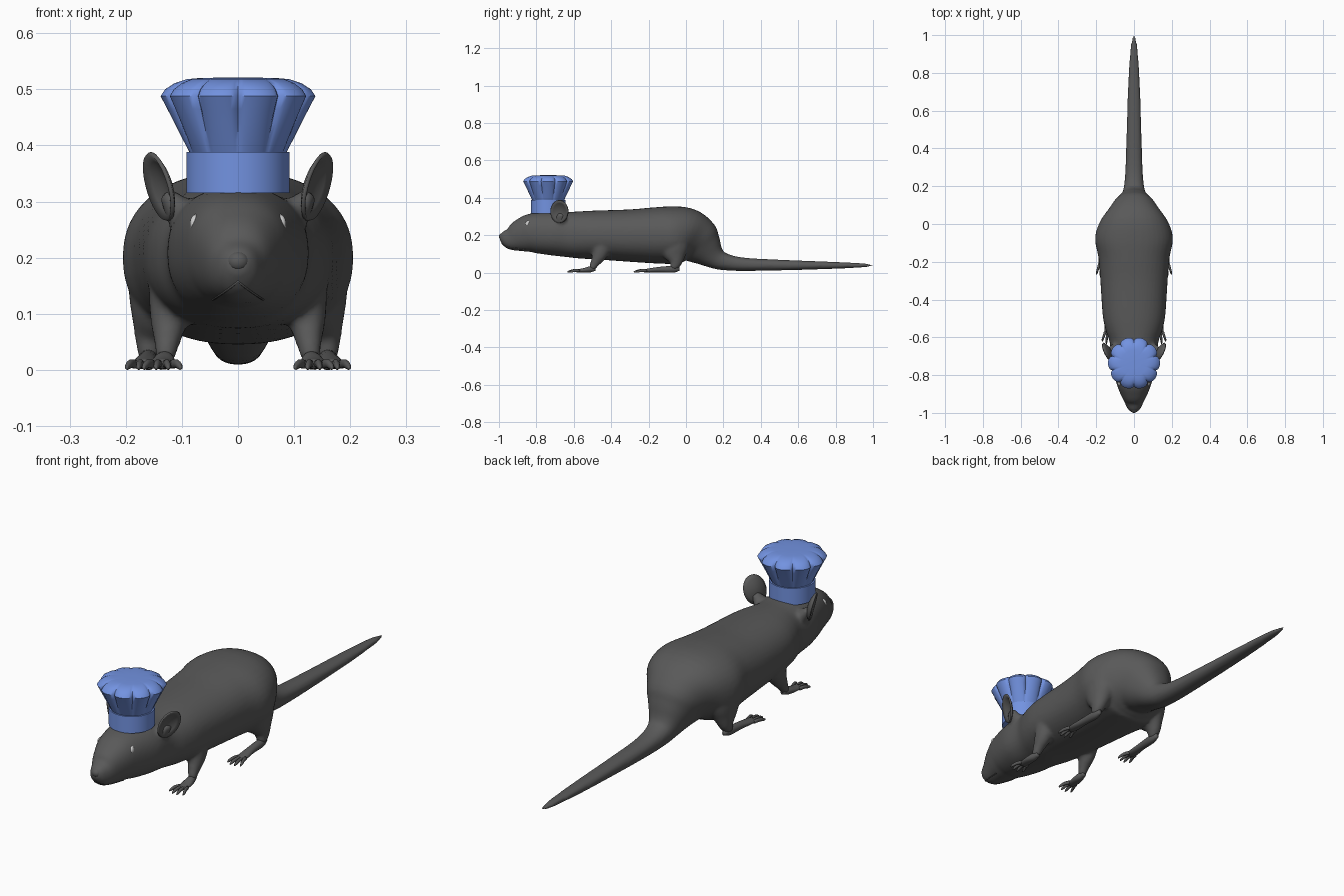
import bpy, bmesh, math
from mathutils import Vector

if "Cube" in bpy.data.objects:
    bpy.data.objects.remove(bpy.data.objects["Cube"])


def material(name, rgb):
    m = bpy.data.materials.new(name)
    m.diffuse_color = (*rgb, 1)
    m.use_nodes = True
    m.node_tree.nodes["Principled BSDF"].inputs["Base Color"].default_value = m.diffuse_color
    return m


FUR = material("dark_grey", (0.1, 0.1, 0.1))
EYE = material("light_grey", (0.55, 0.55, 0.55))
BLUE = material("hat_blue", (0.17, 0.29, 0.75))


def finish(name, bm, mat, angle=180):
    bmesh.ops.recalc_face_normals(bm, faces=bm.faces)
    me = bpy.data.meshes.new(name)
    bm.to_mesh(me)
    bm.free()
    me.materials.append(mat)
    me.shade_smooth()
    if angle < 180:
        me.set_sharp_from_angle(angle=math.radians(angle))
    ob = bpy.data.objects.new(name, me)
    bpy.context.collection.objects.link(ob)
    return ob


def skin(bm, rings):
    """Bridge a list of vertex rings and cap both ends."""
    n = len(rings[0])
    for a, b in zip(rings, rings[1:]):
        for i in range(n):
            j = (i + 1) % n
            bm.faces.new((a[i], a[j], b[j], b[i]))
    bm.faces.new(rings[0][::-1])
    bm.faces.new(rings[-1])


def tube(bm, pts, sub=4, sides=16, power=2.0):
    """Smooth loft through (x, y, z, half width, half height) sections."""
    p = [Vector(q) for q in pts]
    p = [2 * p[0] - p[1]] + p + [2 * p[-1] - p[-2]]
    path = []
    for i in range(1, len(p) - 2):
        a, b, c, d = p[i - 1:i + 3]
        for k in range(sub):
            t = k / sub
            path.append(0.5 * (2 * b + (c - a) * t + (2 * a - 5 * b + 4 * c - d) * t * t
                               + (3 * b - a - 3 * c + d) * t ** 3))
    path.append(p[-2])
    rings = []
    for i, q in enumerate(path):
        lo, hi = path[max(i - 1, 0)], path[min(i + 1, len(path) - 1)]
        tan = Vector(hi[:3]) - Vector(lo[:3])
        tan.normalize()
        side = (Vector((1, 0, 0)) - tan * tan.x).normalized()
        up = tan.cross(side)
        ring = []
        for k in range(sides):
            a = 2 * math.pi * k / sides
            c, s = math.cos(a), math.sin(a)
            c = math.copysign(abs(c) ** (2 / power), c)
            s = math.copysign(abs(s) ** (2 / power), s)
            ring.append(bm.verts.new(Vector(q[:3]) + side * c * max(q[3], .002) + up * s * max(q[4], .002)))
        rings.append(ring)
    skin(bm, rings)


def ball(name, loc, size, mat, turn=0):
    bm = bmesh.new()
    bmesh.ops.create_uvsphere(bm, u_segments=20, v_segments=12, radius=1)
    ob = finish(name, bm, mat)
    ob.location, ob.scale, ob.rotation_euler = loc, size, (0, 0, turn)
    return ob


# body from nose to tail tip: y, bottom z, top z, half width
BODY = [(-.995, .175, .205, .014), (-.98, .155, .222, .032), (-.94, .121, .247, .052),
        (-.88, .11, .288, .079), (-.82, .106, .317, .1), (-.72, .093, .327, .124),
        (-.63, .083, .325, .128), (-.56, .075, .328, .15), (-.48, .071, .332, .166),
        (-.3, .058, .338, .178), (-.18, .05, .348, .188), (-.08, .046, .354, .206),
        (0, .043, .346, .185), (.06, .035, .3, .135), (.1, .027, .235, .1),
        (.15, .019, .15, .067), (.2, .013, .107, .053), (.3, .009, .081, .045),
        (.5, .012, .069, .039), (.75, .019, .059, .031), (.93, .027, .051, .019),
        (1.0, .034, .043, .006)]
bm = bmesh.new()
tube(bm, [(0, y, (b + t) / 2, w, (t - b) / 2) for y, b, t, w in BODY], 4, 40, 2.25)

# legs and ear roots, fused into the body
for s in (-1, 1):
    tube(bm, [(s * .115, -.44, .17, .045, .06), (s * .122, -.46, .1, .036, .042),
              (s * .126, -.485, .055, .025, .026), (s * .13, -.505, .018, .016, .016)])
    tube(bm, [(s * .13, -.06, .2, .07, .09), (s * .142, -.06, .11, .052, .07),
              (s * .155, -.055, .055, .03, .036), (s * .16, -.07, .02, .017, .018)])
    tube(bm, [(s * .085, -.67, .26, .035, .04), (s * .11, -.668, .29, .025, .032),
              (s * .13, -.665, .315, .012, .018)])
body = finish("rat_body", bm, FUR)
mod = body.modifiers.new("fuse", 'REMESH')
mod.mode, mod.voxel_size, mod.use_smooth_shade = 'VOXEL', .008, True
mod = body.modifiers.new("soften", 'SMOOTH')
mod.factor, mod.iterations = .5, 5

# paws with four toes each
def paw(name, s, foot, x, y0, y1, spread):
    bm = bmesh.new()
    tube(bm, [(s * a, b, c, d, e) for a, b, c, d, e in foot])
    for k in (-1.5, -.5, .5, 1.5):
        tip = y1 + .012 * abs(k)
        tube(bm, [(s * (x + k * spread * .6), y0, .01, .007, .008),
                  (s * (x + k * spread * .9), (y0 + tip) / 2, .011, .006, .008),
                  (s * (x + k * spread * 1.1), tip + .01, .006, .005, .006),
                  (s * (x + k * spread * 1.15), tip, .003, .002, .003)], 3, 10)
    finish(name, bm, FUR)


for s, side in ((-1, "left"), (1, "right")):
    paw("front_paw_" + side, s,
        [(.129, -.485, .02, .01, .01), (.131, -.515, .017, .018, .016),
         (.134, -.55, .012, .022, .011), (.135, -.585, .01, .018, .008)],
        .135, -.57, -.64, .019)
    paw("hind_paw_" + side, s,
        [(.159, -.035, .02, .008, .01), (.16, -.07, .018, .017, .018),
         (.163, -.14, .016, .018, .015), (.166, -.195, .012, .022, .011),
         (.167, -.225, .01, .018, .008)],
        .167, -.21, -.285, .018)

    # cupped ear
    u = Vector((-s * .4, -.92, 0))
    v = Vector((s * .25, 0, .97))
    n = Vector((s * .89, -.39, -.23))
    centre = Vector((s * .142, -.678, .326))
    bm = bmesh.new()
    mid = bm.verts.new(centre - n * .018)
    prev = None
    for r in (.25, .5, .75, 1):
        ring = []
        for k in range(32):
            a = math.tau * k / 32
            ring.append(bm.verts.new(centre + u * r * .051 * math.cos(a) + v * r * .062 * math.sin(a)
                                     - n * .018 * (1 - r * r)))
        for k in range(32):
            j = (k + 1) % 32
            bm.faces.new((prev[k], prev[j], ring[j], ring[k]) if prev else (mid, ring[j], ring[k]))
        prev = ring
    ear = finish("ear_" + side, bm, FUR)
    mod = ear.modifiers.new("thickness", 'SOLIDIFY')
    mod.thickness, mod.offset = .007, 0

    ball("eye_" + side, (s * .073, -.842, .26), (.011, .018, .018), EYE, s * .5)

# nose
ball("nose", (0, -.982, .193), (.02, .018, .018), FUR)

# mouth line laid on the muzzle
bpy.context.view_layer.update()
cu = bpy.data.curves.new("mouth", 'CURVE')
cu.dimensions, cu.bevel_depth, cu.bevel_resolution = '3D', .002, 1
pts = []
for k in range(-8, 9):
    x = k / 8 * .045
    z = .158 - .033 * abs(k / 8) ** .9
    hit, loc, _, _ = body.ray_cast((x, -1.5, z), (0, 1, 0))
    if hit:
        pts.append(loc)
if len(pts) > 1:
    sp = cu.splines.new('POLY')
    sp.points.add(len(pts) - 1)
    for p, q in zip(sp.points, pts):
        p.co = (*q, 1)
    cu.materials.append(FUR)
    bpy.context.collection.objects.link(bpy.data.objects.new("mouth", cu))


# hat: revolved profile of (z, radius, pleat depth), ten pleats
def revolve(name, profile, sides):
    bm = bmesh.new()
    rings = []
    for z, r, d in profile:
        ring = []
        for k in range(sides):
            a = math.tau * k / sides
            q = r - d * (1 - abs(math.sin(5 * a)) ** .5)
            ring.append(bm.verts.new((q * math.sin(a), -.737 - q * math.cos(a), z)))
        rings.append(ring)
    skin(bm, rings)
    finish(name, bm, BLUE, 40)


revolve("hat_band", [(.315, .092, 0), (.388, .092, 0)], 60)
revolve("hat_puff", [(.385, .085, .001), (.41, .098, .006), (.44, .113, .01), (.465, .126, .014),
                     (.488, .138, .017), (.5, .13, .016), (.511, .113, .012), (.518, .092, .007),
                     (.52, .07, .002), (.521, .03, 0), (.521, .005, 0)], 120)
